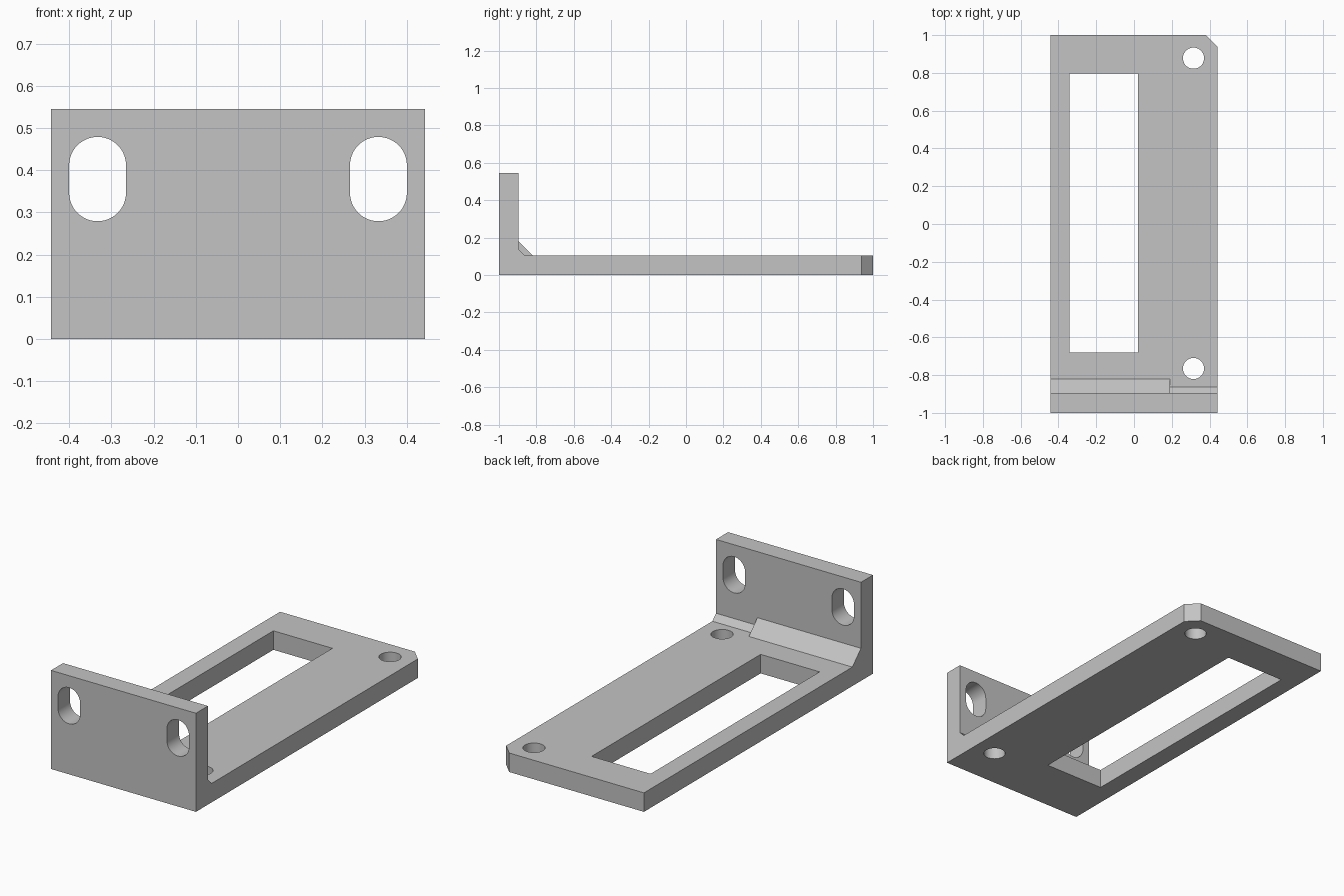
import bpy, bmesh, math
from mathutils import Vector

if "Cube" in bpy.data.objects:
    bpy.data.objects.remove(bpy.data.objects["Cube"])

grey = bpy.data.materials.new("plain grey")
grey.diffuse_color = (0.55, 0.55, 0.55, 1)
grey.use_nodes = True
grey.node_tree.nodes["Principled BSDF"].inputs["Base Color"].default_value = grey.diffuse_color


def prism(name, outline, axis, lo, hi):
    """Extrude a 2D outline along an axis; the outline uses the other two axes in order."""
    def place(p, d):
        c = list(p)
        c.insert("xyz".index(axis), d)
        return Vector(c)
    bm = bmesh.new()
    face = bm.faces.new([bm.verts.new(place(p, lo)) for p in outline])
    ext = bmesh.ops.extrude_face_region(bm, geom=[face])
    verts = [g for g in ext["geom"] if isinstance(g, bmesh.types.BMVert)]
    bmesh.ops.translate(bm, verts=verts, vec=place((0, 0), hi - lo))
    bmesh.ops.recalc_face_normals(bm, faces=bm.faces)
    mesh = bpy.data.meshes.new(name)
    bm.to_mesh(mesh)
    bm.free()
    mesh.materials.append(grey)
    obj = bpy.data.objects.new(name, mesh)
    bpy.context.collection.objects.link(obj)
    return obj


def slot(cx, cy, r, half=0.0, n=24):
    """Circle outline, or an upright slot when half is above zero."""
    pts = []
    for side, start in ((1, 0), (-1, math.pi)):
        for i in range(n + (1 if half else 0)):
            a = start + math.pi * i / n
            pts.append((cx + r * math.cos(a), cy + side * half + r * math.sin(a)))
    return pts


def rect(x0, x1, y0, y1):
    return [(x0, y0), (x1, y0), (x1, y1), (x0, y1)]


def combine(body, tool, operation):
    tool.hide_render = True
    mod = body.modifiers.new(tool.name, "BOOLEAN")
    mod.object, mod.operation, mod.solver = tool, operation, "EXACT"
    bpy.context.view_layer.objects.active = body
    bpy.ops.object.modifier_apply(modifier=mod.name)
    bpy.data.objects.remove(tool)


W, T, H = 0.443, 0.105, 0.545

# L-shaped plate with a small inner bevel
bracket = prism("bracket", [(-1, 0), (1, 0), (1, T), (-0.863, T),
                            (-0.895, 0.137), (-0.895, H), (-1, H)], "x", -W, W)

# Larger strengthening bevel along part of the bend
combine(bracket, prism("bend_rib", [(-0.93, 0.07), (-0.785, 0.07), (-0.93, 0.215)],
                       "x", -W, 0.19), "UNION")

# Long window, screw holes and cut-off corner in the base
cutters = [prism("window_cutter", rect(-0.341, 0.02, -0.68, 0.796), "z", -0.1, 0.3)]
for y in (-0.765, 0.878):
    cutters.append(prism("screw_hole_cutter", slot(0.315, y, 0.056), "z", -0.1, 0.3))
cutters.append(prism("corner_cutter", [(W - 0.162, 1.1), (W + 0.1, 0.838), (W + 0.1, 1.1)],
                     "z", -0.1, 0.3))

# Upright mounting slots in the front flange
for x in (-0.333, 0.333):
    cutters.append(prism("mount_slot_cutter", slot(x, 0.379, 0.0675, 0.0325), "y", -1.1, -0.8))

for cutter in cutters:
    combine(bracket, cutter, "DIFFERENCE")

# Smooth hole walls, sharp plate edges
bracket.select_set(True)
bpy.context.view_layer.objects.active = bracket
bpy.ops.object.shade_smooth_by_angle(angle=math.radians(25))
